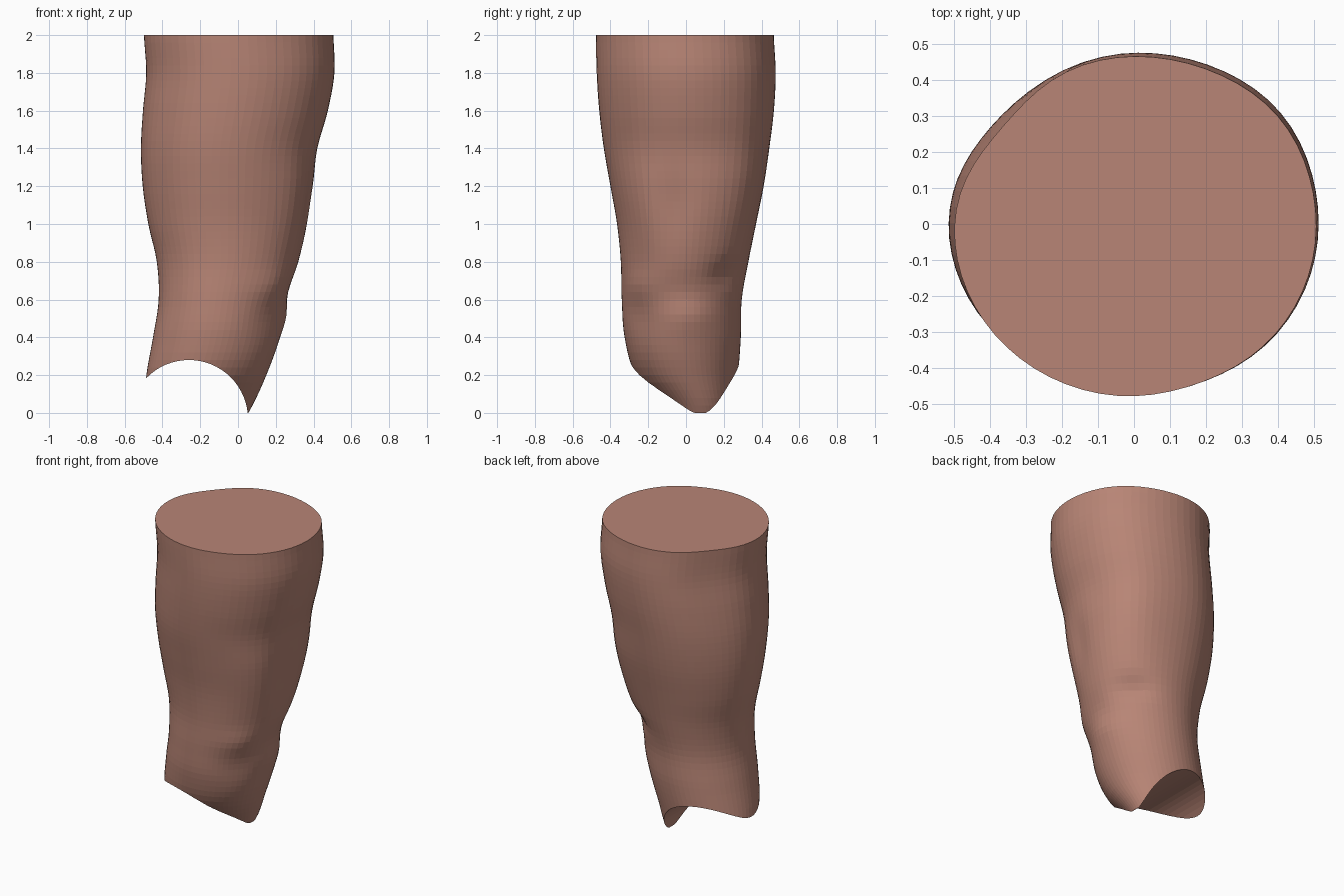
import bpy, bmesh, math

if "Cube" in bpy.data.objects:
    bpy.data.objects.remove(bpy.data.objects["Cube"])

# Limb outline every 0.2 in height, from z = -0.2 to 2.0: left, right, front, back
OUTLINE = [
    (-0.50, -0.08, -0.08, 0.20),
    (-0.50, 0.055, -0.10, 0.25),
    (-0.485, 0.15, -0.265, 0.275),
    (-0.45, 0.22, -0.325, 0.29),
    (-0.42, 0.25, -0.34, 0.295),
    (-0.43, 0.32, -0.345, 0.33),
    (-0.475, 0.37, -0.365, 0.37),
    (-0.505, 0.40, -0.40, 0.41),
    (-0.515, 0.42, -0.435, 0.44),
    (-0.505, 0.475, -0.46, 0.465),
    (-0.488, 0.51, -0.475, 0.475),
    (-0.50, 0.505, -0.48, 0.465),
]

# Swellings and hollows: angle (degrees), height, angular spread, height spread, depth
BUMPS = [
    (8, 0.52, 28, 0.09, 0.022),
    (-42, 0.67, 22, 0.09, 0.016),
    (-40, 0.47, 24, 0.10, -0.010),
    (-40, 1.15, 20, 0.25, 0.012),
    (-10, 1.10, 15, 0.20, -0.020),
    (45, 0.73, 20, 0.07, -0.028),
    (45, 1.25, 25, 0.38, 0.030),
    (141, 1.90, 24, 0.60, -0.032),
    (40, 1.95, 22, 0.35, 0.010),
    (-70, 1.95, 20, 0.30, -0.008),
]

SIDES = 64
STEP = 0.04


def outline_at(z):
    """Smoothly interpolated outline at a height."""
    t = (z + 0.2) / 0.2
    i = min(int(t), len(OUTLINE) - 2)
    u = t - i
    p = [OUTLINE[max(0, min(len(OUTLINE) - 1, i + k))] for k in (-1, 0, 1, 2)]
    return [0.5 * (2 * b + (c - a) * u + (2 * a - 5 * b + 4 * c - d) * u * u
                   + (3 * b - a - 3 * c + d) * u ** 3)
            for a, b, c, d in zip(*p)]


def relief(deg, z):
    total = 0
    for a, h, sa, sh, depth in BUMPS:
        da = (deg - a + 180) % 360 - 180
        total += depth * math.exp(-(da / sa) ** 2 - ((z - h) / sh) ** 2)
    return total


def limb_point(k, z):
    ang = 2 * math.pi * k / SIDES
    left, right, front, back = outline_at(z)
    cx, cy = (left + right) / 2, (front + back) / 2
    r = relief(math.degrees(ang), z)
    c, s = math.cos(ang), math.sin(ang)
    return (cx + c * ((right - left) / 2 + r),
            cy + s * ((back - front) / 2 + r), z)


# Limb: lofted rings with flat ends
bm = bmesh.new()
rings = []
for n in range(int(round(2.2 / STEP)) + 1):
    z = -0.2 + n * STEP
    rings.append([bm.verts.new(limb_point(k, z)) for k in range(SIDES)])
for low, high in zip(rings, rings[1:]):
    for k in range(SIDES):
        j = (k + 1) % SIDES
        bm.faces.new((low[k], low[j], high[j], high[k]))
bm.faces.new(rings[0][::-1])
bm.faces.new(rings[-1])
mesh = bpy.data.meshes.new("limb")
bm.to_mesh(mesh)
bm.free()
limb = bpy.data.objects.new("limb", mesh)
bpy.context.collection.objects.link(limb)

# Round socket cut through the lower end, front to back
bpy.ops.mesh.primitive_cylinder_add(vertices=64, radius=0.313, depth=2,
                                    location=(-0.26, 0, -0.033),
                                    rotation=(math.pi / 2, 0, 0))
cutter = bpy.context.object
cutter.name = "socket_cutter"
cutter.hide_render = True

cut = limb.modifiers.new("socket", 'BOOLEAN')
cut.operation = 'DIFFERENCE'
cut.solver = 'EXACT'
cut.object = cutter
bpy.ops.object.select_all(action='DESELECT')
limb.select_set(True)
bpy.context.view_layer.objects.active = limb
bpy.ops.object.modifier_apply(modifier=cut.name)
bpy.data.objects.remove(cutter, do_unlink=True)

# Trim any sliver left under the floor
bm = bmesh.new()
bm.from_mesh(limb.data)
geom = bm.verts[:] + bm.edges[:] + bm.faces[:]
res = bmesh.ops.bisect_plane(bm, geom=geom, plane_co=(0, 0, 0),
                             plane_no=(0, 0, 1), clear_inner=True)
edges = [e for e in res["geom_cut"] if isinstance(e, bmesh.types.BMEdge)]
if edges:
    bmesh.ops.holes_fill(bm, edges=edges, sides=0)
bm.to_mesh(limb.data)
bm.free()

# Clay skin colour, faceted surface
skin = bpy.data.materials.new("clay")
skin.diffuse_color = (0.48, 0.235, 0.18, 1)
skin.use_nodes = True
skin.node_tree.nodes["Principled BSDF"].inputs["Base Color"].default_value = skin.diffuse_color
limb.data.materials.clear()
limb.data.materials.append(skin)
for poly in limb.data.polygons:
    poly.use_smooth = False
    poly.material_index = 0
